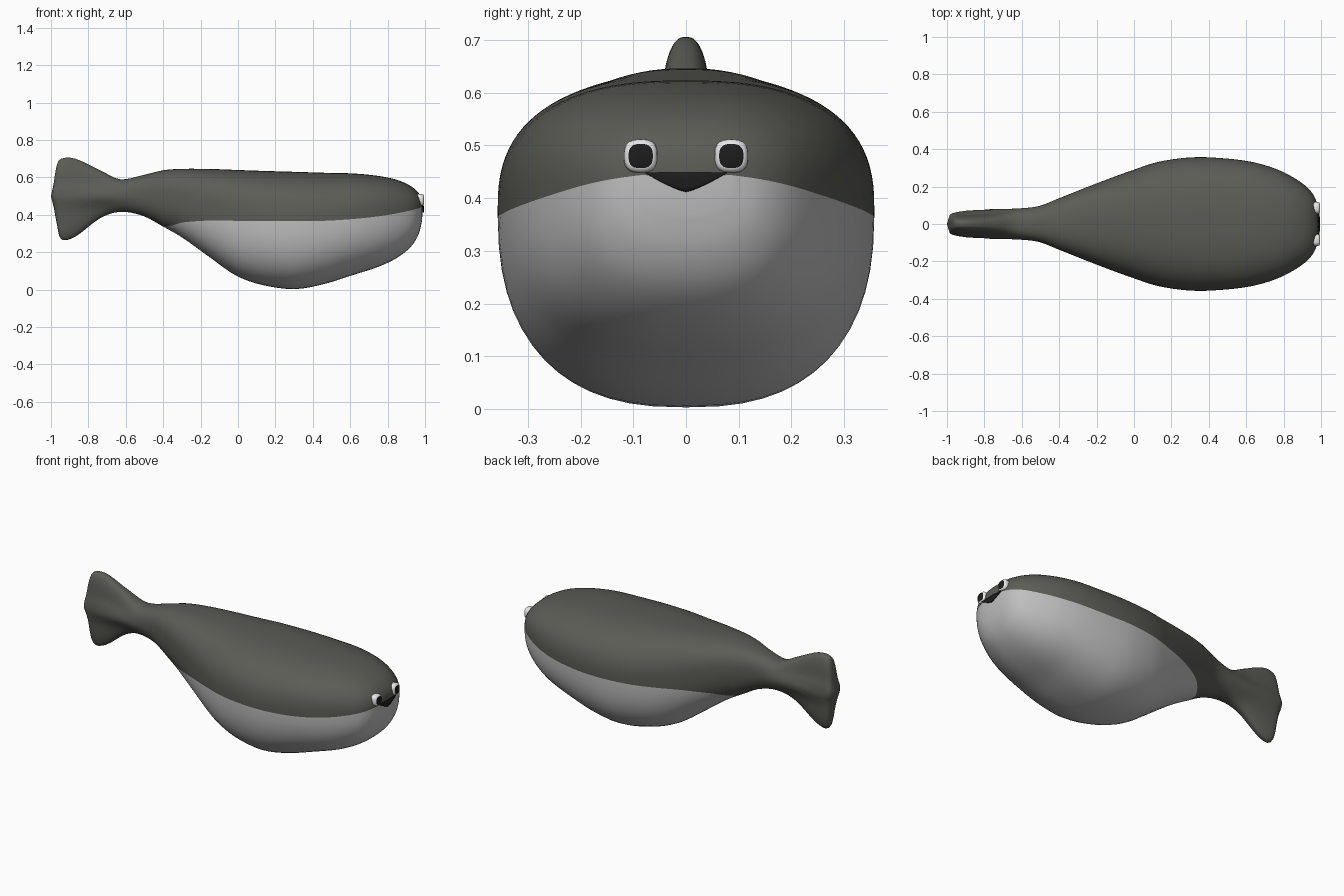
import bpy, bmesh, math
from mathutils import Vector
from mathutils.bvhtree import BVHTree

if "Cube" in bpy.data.objects:
    bpy.data.objects.remove(bpy.data.objects["Cube"])


def material(name, rgb):
    m = bpy.data.materials.new(name)
    m.diffuse_color = (*rgb, 1)
    m.use_nodes = True
    m.node_tree.nodes["Principled BSDF"].inputs["Base Color"].default_value = m.diffuse_color
    return m


DARK = material("dark grey green", (0.105, 0.107, 0.092))
PALE = material("pale grey belly", (0.52, 0.52, 0.52))
WHITE = material("eye white", (0.8, 0.8, 0.8))
BLACK = material("black", (0.012, 0.012, 0.012))


def finish(bm, name, mats):
    bmesh.ops.recalc_face_normals(bm, faces=bm.faces)
    for f in bm.faces:
        f.smooth = True
    me = bpy.data.meshes.new(name)
    bm.to_mesh(me)
    for m in mats:
        me.materials.append(m)
    ob = bpy.data.objects.new(name, me)
    bpy.context.collection.objects.link(ob)
    return ob


# Body stations: x, bottom, top, half width, fin half width, belly line height
ROWS = [
    (-0.985, 0.44, 0.57, 0.050, 0.030, 0.44),
    (-0.970, 0.36, 0.66, 0.058, 0.038, 0.36),
    (-0.945, 0.27, 0.70, 0.064, 0.045, 0.27),
    (-0.870, 0.283, 0.70, 0.074, 0.048, 0.283),
    (-0.740, 0.38, 0.64, 0.081, 0.052, 0.38),
    (-0.630, 0.416, 0.590, 0.083, 0.070, 0.416),
    (-0.510, 0.395, 0.612, 0.096, 0.094, 0.395),
    (-0.400, 0.337, 0.638, 0.138, 0.138, 0.338),
    (-0.290, 0.273, 0.646, 0.182, 0.182, 0.36),
    (-0.140, 0.165, 0.645, 0.240, 0.240, 0.37),
    (-0.010, 0.075, 0.640, 0.287, 0.287, 0.368),
    (0.130, 0.025, 0.635, 0.332, 0.332, 0.367),
    (0.300, 0.003, 0.630, 0.356, 0.356, 0.367),
    (0.460, 0.030, 0.625, 0.353, 0.353, 0.368),
    (0.620, 0.080, 0.621, 0.334, 0.334, 0.378),
    (0.750, 0.122, 0.608, 0.298, 0.298, 0.392),
    (0.850, 0.170, 0.587, 0.250, 0.250, 0.408),
    (0.925, 0.230, 0.553, 0.197, 0.197, 0.424),
    (0.967, 0.300, 0.515, 0.142, 0.142, 0.436),
    (0.984, 0.370, 0.485, 0.085, 0.085, 0.444),
]
LOW, UP, STEPS, N = 14, 24, 4, 2.5


def smooth_rows(rows):
    """Catmull-Rom resampling of the stations."""
    out = []
    for i in range(len(rows) - 1):
        p = [rows[max(0, min(len(rows) - 1, i + d))] for d in (-1, 0, 1, 2)]
        for s in range(STEPS):
            t = s / STEPS
            out.append([0.5 * (2 * b + (c - a) * t + (2 * a - 5 * b + 4 * c - d) * t * t
                               + (3 * b - a - 3 * c + d) * t ** 3) for a, b, c, d in zip(*p)])
    out.append(list(rows[-1]))
    return out


def half_section(x, bot, top, wide, fin, line):
    """Right half of a rounded section, bottom to top, with a point on the belly line."""
    zc = bot + 0.6 * (top - bot)
    line = min(max(line, bot + 0.002), top - 0.01)
    h = zc - bot if line < zc else top - zc
    s = (line - zc) / h
    split = math.copysign(math.asin(min(1, abs(s) ** (N / 2))), s)
    q = math.pi / 2
    angles = [-q + (split + q) * k / LOW for k in range(LOW)]
    angles += [split + (q - split) * k / UP for k in range(UP + 1)]
    pts = []
    for a in angles:
        sn, cs = math.sin(a), max(0, math.cos(a))
        z = zc + math.copysign(abs(sn) ** (2 / N), sn) * (zc - bot if sn < 0 else top - zc)
        edge = cs ** (2 / N) if cs > 1e-6 else 0
        ridge = (wide - fin) * math.exp(-((z - 0.5) / 0.05) ** 2)
        pts.append((x, fin * edge + ridge * min(1, edge * 2), z))
    return pts


# Body with tail: lofted rings, belly coloured below the belly line
bm = bmesh.new()
rings, K = [], LOW + UP
for row in smooth_rows(ROWS):
    half = half_section(*row)
    ring = half + [(x, -y, z) for x, y, z in half[K - 1:0:-1]]
    rings.append([bm.verts.new(p) for p in ring])
count = 2 * K
for a, b in zip(rings, rings[1:]):
    for k in range(count):
        f = bm.faces.new((a[k], a[(k + 1) % count], b[(k + 1) % count], b[k]))
        below = k < LOW or k >= count - LOW
        f.material_index = int(below and a[0].co.x > -0.405)
for ring, tip, nose in ((rings[0], (-1.0, 0, 0.5), False), (rings[-1], (0.988, 0, 0.44), True)):
    v = bm.verts.new(tip)
    for k in range(count):
        f = bm.faces.new((ring[k], ring[(k + 1) % count], v))
        f.material_index = int(nose and (k < LOW or k >= count - LOW))
bm.normal_update()
tree = BVHTree.FromBMesh(bm)
finish(bm, "fish_body", [DARK, PALE])
bm.free()


def surface_x(y, z):
    return tree.ray_cast(Vector((2, y, z)), Vector((-1, 0, 0)))[0].x


# Eyes: rounded square domes with black pupils
def eye(side, name):
    bm = bmesh.new()
    cy, cz, seg = 0.086 * side, 0.48, 28
    base = surface_x(cy, cz)
    profile = [(0.030, -0.02), (0.032, 0.0), (0.031, 0.008), (0.027, 0.013), (0.023, 0.015), (0.012, 0.017)]
    loops = []
    for r, dx in profile:
        loop = []
        for i in range(seg):
            a = math.tau * i / seg
            c, s = math.cos(a), math.sin(a)
            k = r / (abs(c) ** 2.8 + abs(s) ** 2.8) ** (1 / 2.8)
            loop.append(bm.verts.new((min(base + dx, 1.0), cy + k * c, cz + k * s)))
        loops.append(loop)
    for j, (a, b) in enumerate(zip(loops, loops[1:])):
        for i in range(seg):
            f = bm.faces.new((a[i], a[(i + 1) % seg], b[(i + 1) % seg], b[i]))
            f.material_index = int(j >= 4)
    bm.faces.new(loops[-1]).material_index = 1
    finish(bm, name, [WHITE, BLACK])
    bm.free()


eye(1, "left_eye")
eye(-1, "right_eye")

# Mouth: thin curved plate lying on the snout
bm = bmesh.new()
cols, nrow, wide = 20, 4, 0.078
grid = []
for i in range(cols + 1):
    y = -wide + 2 * wide * i / cols
    depth = 0.001 + 0.036 * (1 - (abs(y) / wide) ** 1.3)
    zs = [0.449 - depth * j / nrow for j in range(nrow + 1)]
    grid.append([bm.verts.new((surface_x(y, z) + 0.004, y, z)) for z in zs])
for a, b in zip(grid, grid[1:]):
    for j in range(nrow):
        bm.faces.new((a[j], a[j + 1], b[j + 1], b[j]))
bm.normal_update()
mouth = finish(bm, "mouth", [BLACK])
bm.free()
solid = mouth.modifiers.new("thickness", 'SOLIDIFY')
solid.thickness = 0.006
solid.offset = 0
